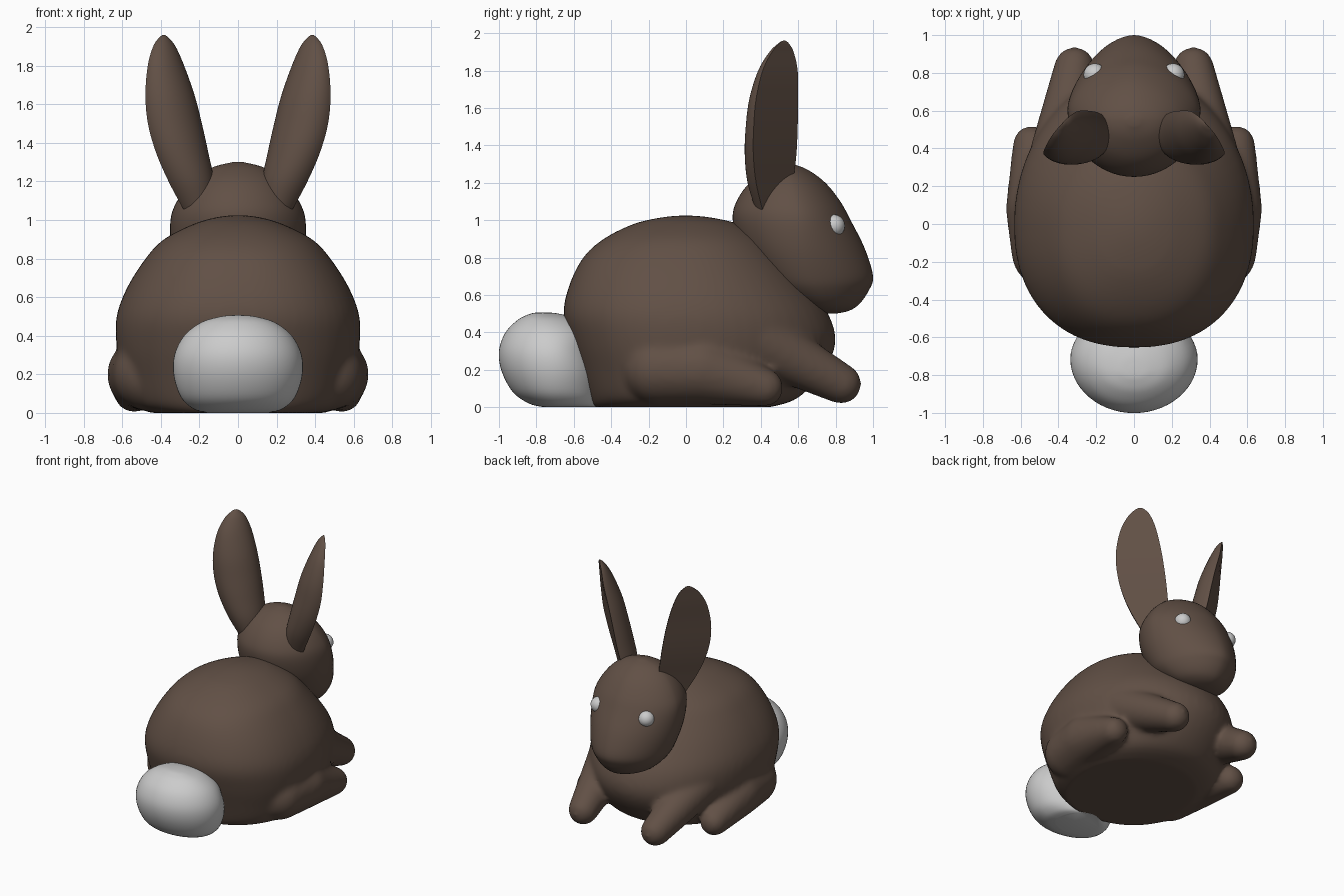
import bpy, bmesh, math
from mathutils import Vector, Matrix

if "Cube" in bpy.data.objects:
    bpy.data.objects.remove(bpy.data.objects["Cube"])

brown = bpy.data.materials.new("brown_fur")
brown.diffuse_color = (0.12, 0.08, 0.06, 1)
brown.use_nodes = True
brown.node_tree.nodes["Principled BSDF"].inputs["Base Color"].default_value = brown.diffuse_color


def resample(rows, steps=5):
    """Catmull-Rom interpolation of section parameters."""
    out = []
    for i in range(len(rows) - 1):
        p0, p1, p2, p3 = (rows[max(0, min(len(rows) - 1, i + k))] for k in (-1, 0, 1, 2))
        for s in range(steps):
            t = s / steps
            out.append([0.5 * (2 * b + (c - a) * t + (2 * a - 5 * b + 4 * c - d) * t * t
                               + (3 * b - a - 3 * c + d) * t ** 3)
                        for a, b, c, d in zip(p0, p1, p2, p3)])
    return out + [list(rows[-1])]


def loft(bm, rows, ring):
    """Skin rings of points made from each resampled row."""
    loops = [[bm.verts.new(p) for p in ring(r)] for r in resample(rows)]
    n = len(loops[0])
    for a, b in zip(loops, loops[1:]):
        for i in range(n):
            j = (i + 1) % n
            bm.faces.new((a[i], a[j], b[j], b[i]))
    bm.faces.new(loops[0][::-1])
    bm.faces.new(loops[-1])


def oval(front_exp=2.0, back_exp=2.0, n=56):
    """Horizontal section: z, back y, front y, half width, y of widest point."""
    def ring(row):
        z, y0, y1, w, yc = row
        pts = []
        for i in range(n):
            c, s = math.cos(2 * math.pi * i / n), math.sin(2 * math.pi * i / n)
            e = 2 / (front_exp if s > 0 else back_exp)
            reach = (y1 - yc) if s > 0 else (yc - y0)
            pts.append((math.copysign(abs(c) ** e, c) * w,
                        yc + math.copysign(abs(s) ** e, s) * reach, z))
        return pts
    return ring


def ear_ring(row, n=24):
    """Half oval: flat from outer edge to front edge, bulging inward and back."""
    z, px, py, qx, qy, d = row
    p, q = Vector((px, py, z)), Vector((qx, qy, z))
    mid, half = (p + q) / 2, (p - q) / 2
    n_in = Vector((-0.66, -0.75, 0)) * d
    return [mid + half * math.cos(math.pi * i / n) + n_in * math.sin(math.pi * i / n)
            for i in range(n + 1)]


def limb(bm, balls):
    """Hull around a chain of spheres, pair by pair."""
    for a, b in zip(balls, balls[1:]):
        tmp = bmesh.new()
        for x, y, z, r in (a, b):
            bmesh.ops.create_icosphere(tmp, subdivisions=3, radius=r,
                                       matrix=Matrix.Translation((x, y, z)))
        verts = [bm.verts.new(v.co) for v in tmp.verts]
        tmp.free()
        bmesh.ops.convex_hull(bm, input=verts)
    bmesh.ops.delete(bm, geom=[v for v in bm.verts if not v.link_faces], context="VERTS")


def finish(bm, name, mat=None, mirror=False):
    bmesh.ops.recalc_face_normals(bm, faces=bm.faces[:])
    me = bpy.data.meshes.new(name)
    bm.to_mesh(me)
    bm.free()
    ob = bpy.data.objects.new(name, me)
    bpy.context.collection.objects.link(ob)
    if mat:
        me.materials.append(mat)
    bpy.ops.object.select_all(action="DESELECT")
    ob.select_set(True)
    bpy.context.view_layer.objects.active = ob
    bpy.ops.object.shade_smooth_by_angle(angle=math.radians(45))
    if mirror:
        ob.modifiers.new("mirror", "MIRROR").use_mirror_merge = False
    return ob


# Body with both pairs of legs, fused into one soft skin
bm = bmesh.new()
loft(bm, [(0, -.50, .45, .45, 0), (.05, -.52, .60, .55, 0), (.2, -.57, .74, .60, 0),
          (.35, -.62, .80, .63, 0), (.5, -.655, .76, .63, 0), (.65, -.625, .65, .575, 0),
          (.8, -.55, .52, .48, 0), (.9, -.44, .42, .385, 0), (.98, -.28, .28, .23, 0),
          (1.015, -.13, .13, .11, 0), (1.025, -.03, .03, .03, 0)], oval(2.0, 2.3))
for s in (-1, 1):
    limb(bm, [(s * .46, -.15, .2, .19), (s * .495, .08, .2, .185), (s * .54, .42, .105, .102)])
    limb(bm, [(s * .38, .38, .36, .17), (s * .315, .83, .125, .108)])
body = finish(bm, "body", brown)
rm = body.modifiers.new("fuse", "REMESH")
rm.mode = "VOXEL"
rm.voxel_size = 0.018
rm.use_smooth_shade = True
sm = body.modifiers.new("soften", "SMOOTH")
sm.factor, sm.iterations = 0.5, 12

# Head, tapering to the nose
bm = bmesh.new()
loft(bm, [(.50, .74, .80, .03, .77), (.515, .66, .87, .12, .75), (.55, .58, .925, .2, .72),
          (.62, .46, .975, .27, .68), (.7, .38, 1.0, .31, .65), (.85, .29, .955, .345, .62),
          (1.0, .25, .88, .35, .6), (1.1, .27, .825, .315, .58), (1.2, .34, .745, .24, .56),
          (1.27, .44, .65, .14, .55), (1.3, .52, .57, .03, .55)], oval(1.75, 2.0))
finish(bm, "head", brown)

# Ears: z, outer edge xy, front edge xy, bulge depth
bm = bmesh.new()
loft(bm, [(1.05, .28, .41, .15, .53, .1), (1.2, .36, .375, .16, .57, .14),
          (1.35, .425, .36, .19, .59, .15), (1.5, .467, .362, .22, .597, .145),
          (1.65, .48, .375, .255, .60, .13), (1.8, .468, .41, .30, .597, .095),
          (1.9, .44, .46, .335, .575, .055), (1.945, .41, .5, .365, .55, .025),
          (1.96, .39, .52, .38, .53, .005)], ear_ring)
finish(bm, "ears", brown, mirror=True)

# Eyes
bm = bmesh.new()
bmesh.ops.create_uvsphere(bm, u_segments=24, v_segments=16, radius=.06,
                          matrix=Matrix.Translation((.207, .79, .97)))
finish(bm, "eyes", mirror=True)

# Tail
bm = bmesh.new()
loft(bm, [(0, -.76, -.45, .16, -.65), (.02, -.84, -.45, .23, -.68), (.08, -.925, -.45, .295, -.7),
          (.19, -.985, -.45, .333, -.71), (.3, -1.0, -.48, .33, -.72), (.4, -.965, -.5, .28, -.73),
          (.47, -.895, -.58, .19, -.75), (.5, -.83, -.68, .09, -.77), (.507, -.79, -.75, .02, -.77)],
     oval())
finish(bm, "tail")
